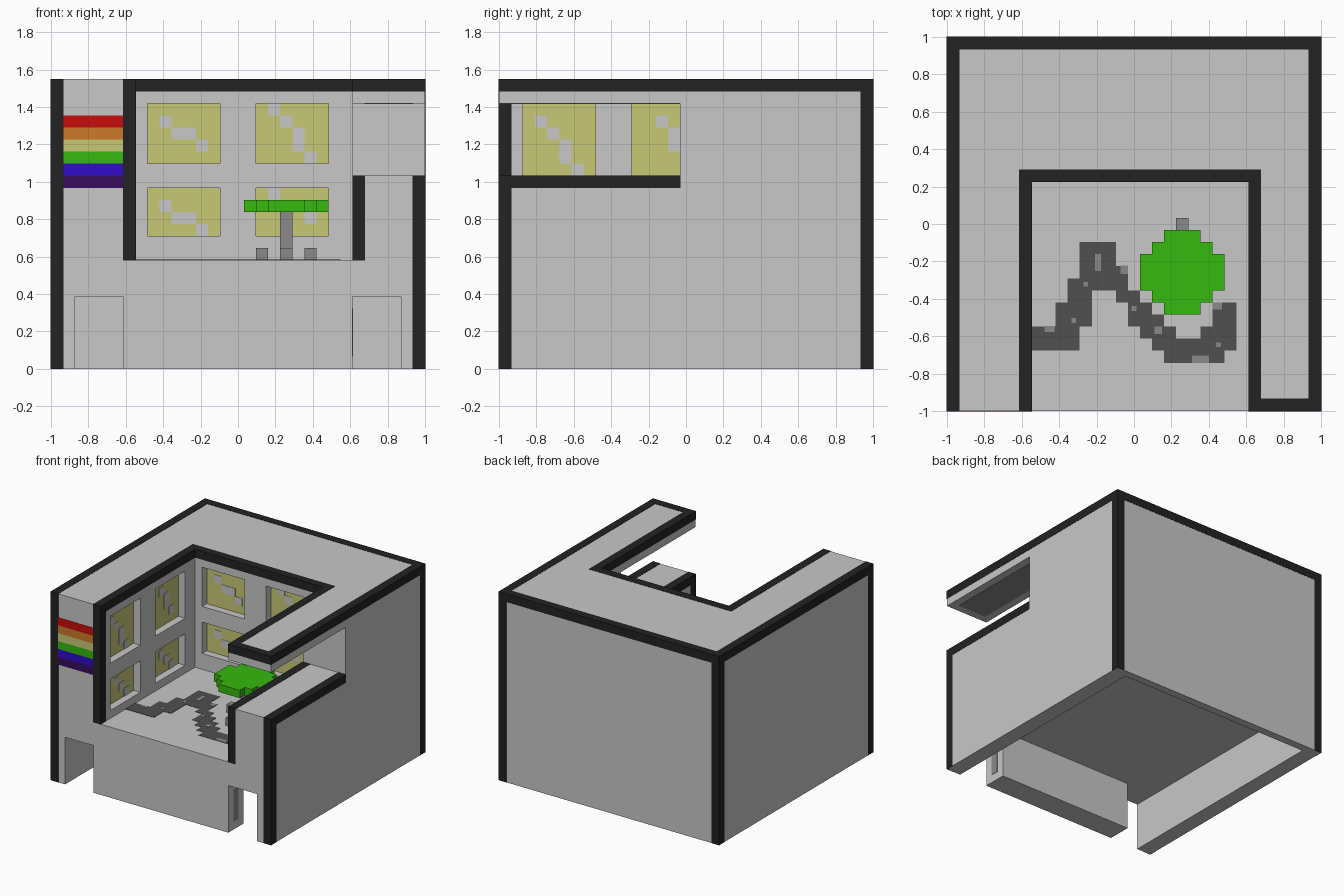
import bpy
import bmesh

if "Cube" in bpy.data.objects:
    bpy.data.objects.remove(bpy.data.objects["Cube"], do_unlink=True)

U = 2 / 31          # one grid block; the building is 31 x 31 x 24 blocks


def material(name, rgb):
    lin = [((c / 255 + 0.055) / 1.055) ** 2.4 if c > 10 else c / 255 / 12.92 for c in rgb]
    m = bpy.data.materials.new(name)
    m.use_nodes = True
    m.diffuse_color = (*lin, 1)
    m.node_tree.nodes["Principled BSDF"].inputs["Base Color"].default_value = (*lin, 1)
    return m


LIGHT = material("light grey", (200, 200, 200))
BLACK = material("black", (34, 34, 34))
RED = material("red", (200, 12, 12))
ORANGE = material("orange", (204, 122, 42))
YELLOW = material("pale yellow", (200, 200, 118))
GREEN = material("green", (54, 186, 14))
BLUE = material("blue", (46, 12, 200))
PURPLE = material("purple", (56, 12, 94))
MID = material("mid grey", (138, 138, 138))
DARK = material("dark grey", (80, 80, 80))


def boxes(name, mat, specs, grow=0.0):
    """One object made of boxes (x0, x1, y0, y1, z0, z1) in blocks."""
    bm = bmesh.new()
    for s in specs:
        lo = [s[i] - grow for i in (0, 2, 4)]
        hi = [s[i] + grow for i in (1, 3, 5)]
        lo[2] = s[4] if s[4] == 0 else lo[2]
        for v in bmesh.ops.create_cube(bm, size=1)["verts"]:
            p = [hi[i] if v.co[i] > 0 else lo[i] for i in range(3)]
            v.co = (p[0] * U - 1, p[1] * U - 1, p[2] * U)
    me = bpy.data.meshes.new(name)
    bm.to_mesh(me)
    bm.free()
    if mat:
        me.materials.append(mat)
    ob = bpy.data.objects.new(name, me)
    bpy.context.scene.collection.objects.link(ob)
    return ob


def carve(body, specs):
    """Cut boxes out of the body and drop the cutter."""
    cutter = boxes("cutter", None, specs)
    mod = body.modifiers.new("cut", "BOOLEAN")
    mod.operation, mod.solver, mod.object = "DIFFERENCE", "EXACT", cutter
    bpy.context.view_layer.update()
    me = bpy.data.meshes.new_from_object(body.evaluated_get(bpy.context.evaluated_depsgraph_get()))
    body.modifiers.clear()
    body.data = me
    me.materials.clear()
    me.materials.append(LIGHT)
    bpy.data.objects.remove(cutter, do_unlink=True)


# Windows: wall, start along the wall, z range, glint blocks (column, row)
windows = [
    ("back", 8, 17, 22, [(1, 3), (2, 2), (3, 2), (4, 1)]),
    ("back", 8, 11, 15, [(1, 2), (2, 1), (3, 1), (4, 0)]),
    ("back", 17, 17, 22, [(1, 4), (2, 3), (3, 2), (3, 1), (4, 0)]),
    ("back", 17, 11, 15, [(1, 3), (2, 2), (3, 2), (4, 1)]),
    ("left", 2, 16, 22, [(1, 4), (2, 3), (3, 2), (3, 1), (4, 0)]),
    ("left", 2, 10, 14, [(1, 3), (2, 2), (3, 1), (4, 0)]),
    ("left", 11, 16, 22, [(2, 4), (3, 3), (3, 2), (4, 1)]),
    ("left", 11, 10, 14, [(1, 3), (2, 2), (3, 1), (4, 0)]),
]


def on_wall(wall, a0, a1, z0, z1, out, depth):
    """Box on a courtyard wall: out blocks in front of it, depth behind it."""
    if wall == "back":
        return (a0, a1, 19 - out, 19 + depth, z0, z1)
    return (7 - depth, 7 + out, a0, a1, z0, z1)


# Main building with raised courtyard, side slot, hollow base and window recesses
building = boxes("building", LIGHT, [(0, 31, 0, 31, 0, 24)])
carve(building, [(7, 25, -1, 19, 9, 25)])
carve(building, [(24, 32, -1, 15, 16, 22)])
carve(building, [(2, 29, -1, 30, -1, 6)])
carve(building, [on_wall(w, a, a + 6, z0, z1, 1, 1) for w, a, z0, z1, _ in windows])
boxes("front_base_wall", LIGHT, [(6, 25, 0, 3, 0, 6)])

# Window panes and their glints
for i, (w, a, z0, z1, cells) in enumerate(windows):
    boxes(f"window_pane_{i + 1}", YELLOW, [on_wall(w, a, a + 6, z0, z1, -0.95, 1)])
    boxes(f"window_glint_{i + 1}", LIGHT,
          [on_wall(w, a + c, a + c + 1, z0 + r, z0 + r + 1, -0.9, 1) for c, r in cells])

# Black edge trim
boxes("outer_top_trim", BLACK, [
    (0, 1, 0, 31, 23, 24), (0, 31, 30, 31, 23, 24),
    (30, 31, 0, 31, 23, 24), (25, 31, 0, 1, 23, 24)], 0.03)
boxes("corner_trim", BLACK, [
    (0, 1, 0, 1, 0, 24), (0, 1, 30, 31, 0, 24),
    (30, 31, 30, 31, 0, 24), (30, 31, 0, 1, 0, 16)], 0.03)
boxes("courtyard_trim", BLACK, [
    (6, 7, 0, 20, 23, 24), (6, 26, 19, 20, 23, 24), (25, 26, 0, 20, 23, 24),
    (6, 7, 0, 1, 9, 24), (25, 26, 0, 1, 9, 16)], 0.03)
boxes("slot_trim", BLACK, [(30, 31, 0, 15, 15, 16), (25, 26, 0, 15, 15, 16)], 0.03)

# Rainbow stripes on the front of the left arm
for i, (n, m) in enumerate([("purple", PURPLE), ("blue", BLUE), ("green", GREEN),
                            ("yellow", YELLOW), ("orange", ORANGE), ("red", RED)]):
    boxes(f"{n}_stripe", m, [(1, 6, -0.03, 0.05, 15 + i, 16 + i)])

# Grey panels under the upper arm and on the door jamb
boxes("arm_underside_panel", MID, [(26, 30, 1, 15, 21.96, 22.05)])
boxes("jamb_panel", MID, [(24.95, 25.04, 1, 2, 1, 5)])

# Round stepped table with leg and stools
boxes("table_top", GREEN, [(16, 23, 10, 13, 13, 14), (17, 22, 9, 14, 13, 14),
                           (18, 21, 8, 15, 13, 14)])
boxes("table_leg", MID, [(19, 20, 11, 12, 9, 13)])
for i, (x, y) in enumerate([(19, 15), (19, 8), (17, 11), (21, 11)]):
    boxes(f"stool_{i + 1}", MID, [(x, x + 1, y, y + 1, 9, 10)])

# Winding path on the courtyard floor
path = [(11, 14, 11, 14), (10, 13, 10, 11), (10, 12, 8, 10), (9, 12, 7, 9),
        (7, 11, 5, 7), (13, 15, 10, 12), (14, 16, 9, 10), (15, 17, 7, 9),
        (16, 18, 6, 8), (17, 19, 5, 7), (18, 23, 4, 6), (21, 24, 5, 7), (22, 24, 7, 9)]
boxes("path", DARK, [(*r, 8.95, 9.04) for r in path])

# Small stones set in the path: centre, then width and depth
stones = [(12.5, 12.3, .5, 1.4), (11.5, 10.5, .4, .4), (10.5, 7.5, .4, .4),
          (8.5, 6.8, .8, .5), (14.7, 11.7, .6, .7), (15.5, 8.5, .4, .4),
          (17.5, 6.7, .6, .6), (22.4, 8.7, .8, .6), (22.5, 5.5, .4, .4),
          (21, 4.3, 1.4, .6)]
boxes("path_stones", MID, [(x - w / 2, x + w / 2, y - d / 2, y + d / 2, 8.95, 9.07)
                           for x, y, w, d in stones])
